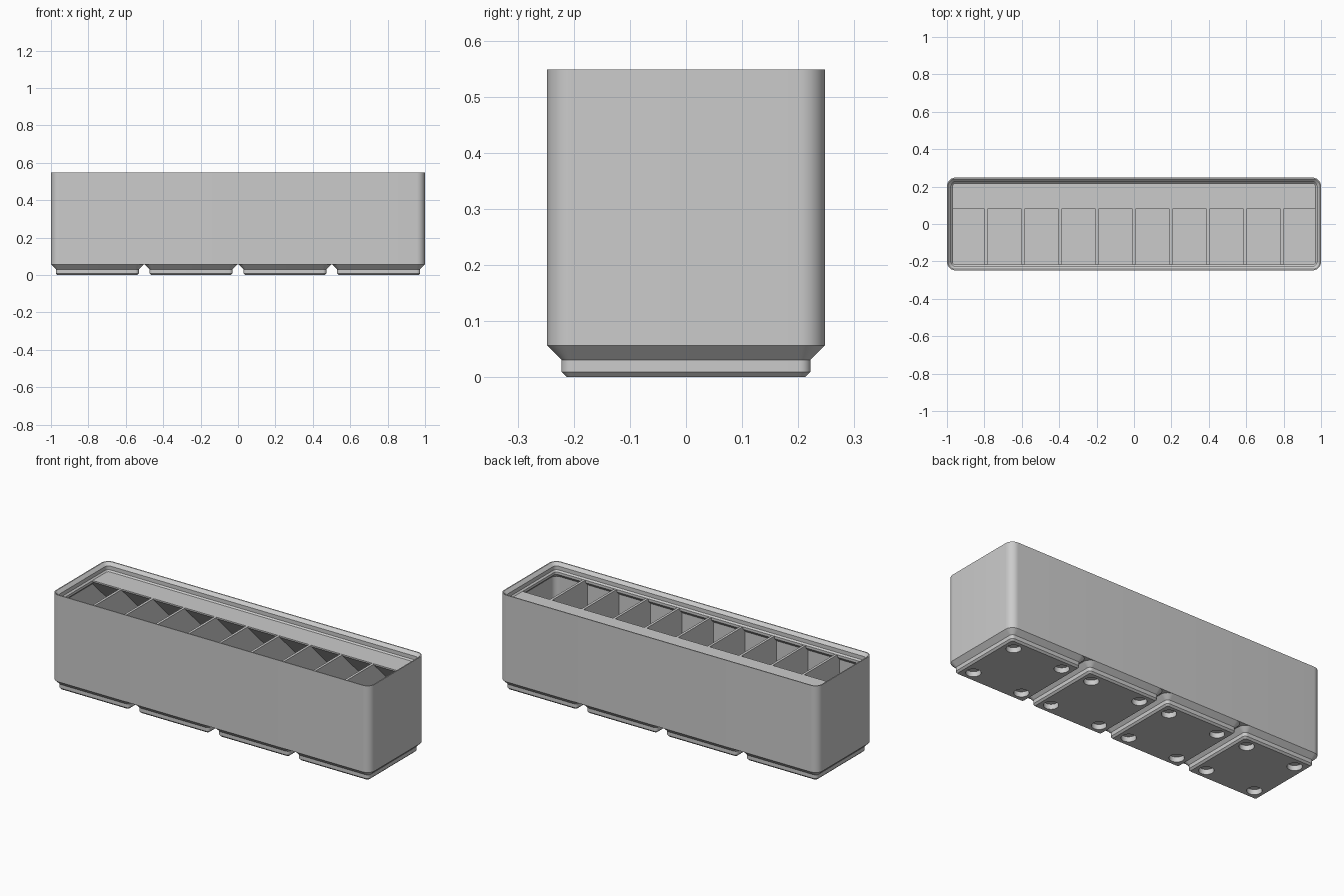
import bpy, bmesh, math
from mathutils import Matrix

cube = bpy.data.objects.get("Cube")
if cube:
    bpy.data.objects.remove(cube, do_unlink=True)

U = 2 / 167.5                      # one millimetre in model units
LENGTH, WIDTH, HEIGHT = 2.0, 41.5 * U, 45.9 * U
RADIUS, WALL, LIP = 3.75 * U, 0.95 * U, 2.6 * U
BASE, FLOOR, RIM = 4.75 * U, 7 * U, 42 * U
PITCH = 42 * U

grey = bpy.data.materials.new("grey plastic")
grey.use_nodes = True
grey.diffuse_color = (0.6, 0.6, 0.6, 1)
grey.node_tree.nodes["Principled BSDF"].inputs["Base Color"].default_value = grey.diffuse_color


def finish(name, bm):
    bmesh.ops.recalc_face_normals(bm, faces=bm.faces)
    mesh = bpy.data.meshes.new(name)
    bm.to_mesh(mesh)
    bm.free()
    mesh.materials.append(grey)
    obj = bpy.data.objects.new(name, mesh)
    bpy.context.collection.objects.link(obj)
    return obj


def activate(obj):
    bpy.ops.object.select_all(action="DESELECT")
    obj.select_set(True)
    bpy.context.view_layer.objects.active = obj


def smooth(obj):
    activate(obj)
    bpy.ops.object.shade_smooth_by_angle(angle=math.radians(30))


def rounded_loft(name, length, width, profile, steps=10):
    """Sweep an (inset, z) profile round a rounded rectangle, capping both ends."""
    bm = bmesh.new()
    rings = []
    for inset, z in profile:
        r = RADIUS - inset
        ring = []
        for corner in range(4):
            sx = 1 if corner in (0, 3) else -1
            sy = 1 if corner < 2 else -1
            for i in range(steps + 1):
                a = (corner + i / steps) * math.pi / 2
                ring.append(bm.verts.new((sx * (length / 2 - RADIUS) + r * math.cos(a),
                                          sy * (width / 2 - RADIUS) + r * math.sin(a), z)))
        rings.append(ring)
    for a, b in zip(rings, rings[1:]):
        for i in range(len(a)):
            j = (i + 1) % len(a)
            bm.faces.new((a[i], a[j], b[j], b[i]))
    bm.faces.new(rings[0])
    bm.faces.new(rings[-1])
    return finish(name, bm)


def prism(name, profile, x0, x1):
    """Extrude a (y, z) profile along x."""
    bm = bmesh.new()
    face = bm.faces.new([bm.verts.new((x0, y, z)) for y, z in profile])
    out = bmesh.ops.extrude_face_region(bm, geom=[face])
    bmesh.ops.translate(bm, vec=(x1 - x0, 0, 0),
                        verts=[v for v in out["geom"] if isinstance(v, bmesh.types.BMVert)])
    return finish(name, bm)


# Hollow body: outer wall, stepped stacking lip, inner wall and floor
body = rounded_loft("bin_body", LENGTH, WIDTH, [
    (0, BASE), (0, HEIGHT), (0.5 * U, HEIGHT),
    (1.9 * U, RIM + 2.5 * U), (1.9 * U, RIM + 0.7 * U),
    (LIP, RIM), (LIP, RIM - 1.2 * U),
    (WALL, RIM - 1.2 * U - (LIP - WALL)), (WALL, FLOOR)])
smooth(body)

# Base foot with four round sockets underneath
foot = rounded_loft("base_foot_1", WIDTH, WIDTH, [
    (2.95 * U, 0), (2.15 * U, 0.8 * U), (2.15 * U, 2.6 * U), (0, BASE)])
bm = bmesh.new()
for sx in (-1, 1):
    for sy in (-1, 1):
        bmesh.ops.create_cone(bm, cap_ends=True, segments=32, radius1=3.2 * U, radius2=3.2 * U,
                              depth=4.8 * U, matrix=Matrix.Translation((13 * U * sx, 13 * U * sy, 0)))
cutter = finish("socket_cutter", bm)
cutter.hide_render = True
mod = foot.modifiers.new("sockets", "BOOLEAN")
mod.operation, mod.solver, mod.object = "DIFFERENCE", "EXACT", cutter
activate(foot)
bpy.ops.object.modifier_apply(modifier=mod.name)
bpy.data.objects.remove(cutter, do_unlink=True)
smooth(foot)

# Four feet in a row
foot.location.x = -1.5 * PITCH
for i in range(1, 4):
    copy = foot.copy()
    copy.name = f"base_foot_{i + 1}"
    copy.location.x = (i - 1.5) * PITCH
    bpy.context.collection.objects.link(copy)

# Nine dividers make ten equal compartments
half_y = WIDTH / 2 - WALL / 2
step = (LENGTH - 2 * WALL) / 10
for i in range(1, 10):
    x = (i - 5) * step
    prism(f"divider_{i}", [(-half_y, FLOOR - 0.005), (half_y, FLOOR - 0.005),
                           (half_y, RIM), (-half_y, RIM)], x - 0.6 * U, x + 0.6 * U)

# Label shelf along the back, with a sloped underside
back = WIDTH / 2 - 1.15 * U
front = WIDTH / 2 - 14 * U
end = LENGTH / 2 - 1.15 * U
top = RIM + 0.0005
prism("label_shelf", [(front, top), (back, top), (back, top - 0.008 - (back - front)),
                      (front, top - 0.008)], -end, end)
